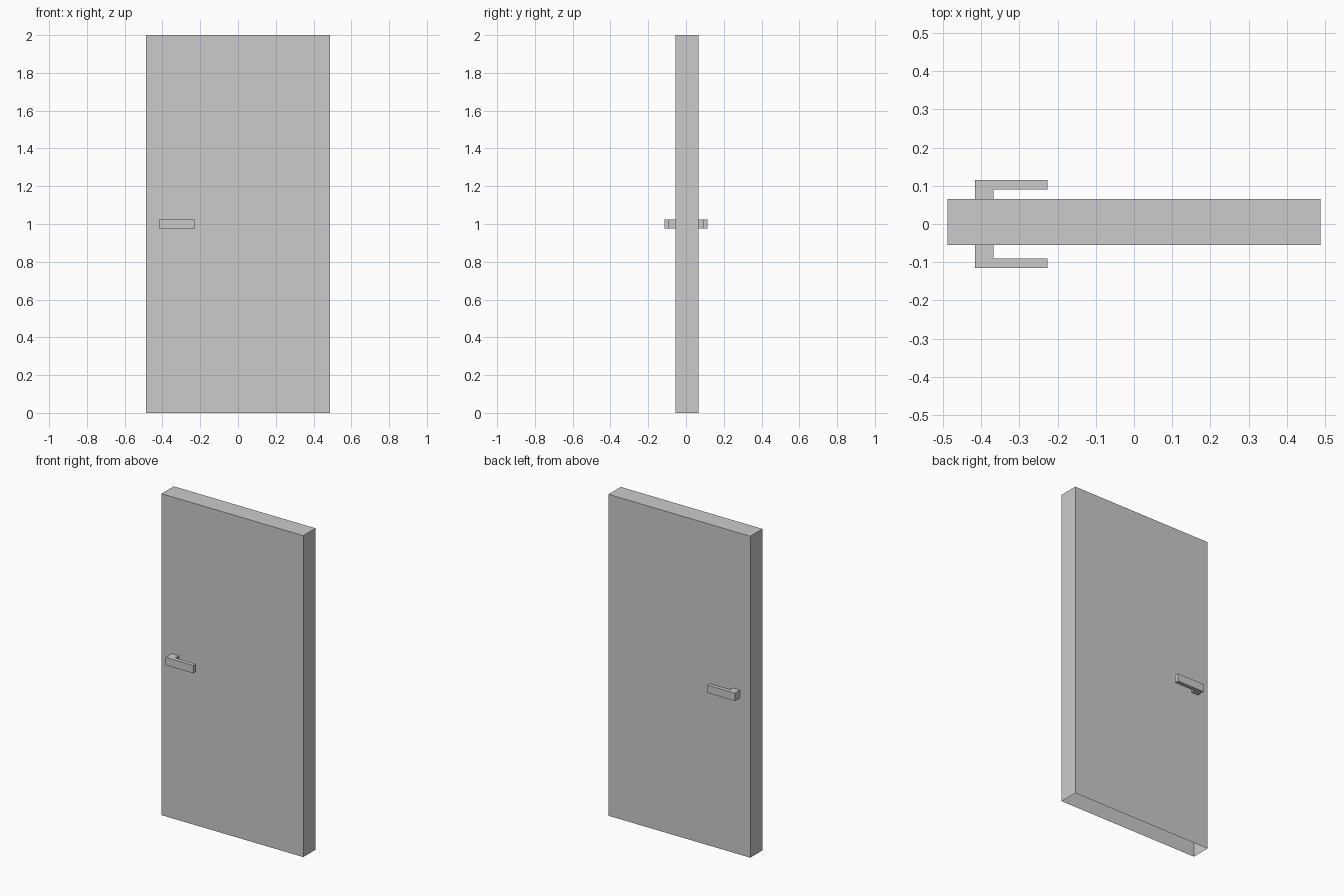
import bpy, bmesh

if "Cube" in bpy.data.objects:
    bpy.data.objects.remove(bpy.data.objects["Cube"])


def make_object(name, bm):
    mesh = bpy.data.meshes.new(name)
    bm.to_mesh(mesh)
    bm.free()
    obj = bpy.data.objects.new(name, mesh)
    bpy.context.collection.objects.link(obj)
    return obj


def prism(name, profile, z0, z1, open_bottom=False):
    """Extrude an (x, y) profile from z0 up to z1."""
    bm = bmesh.new()
    base = bm.faces.new([bm.verts.new((x, y, z0)) for x, y in profile])
    res = bmesh.ops.extrude_face_region(bm, geom=[base], use_keep_orig=True)
    top = [v for v in res["geom"] if isinstance(v, bmesh.types.BMVert)]
    bmesh.ops.translate(bm, verts=top, vec=(0, 0, z1 - z0))
    bmesh.ops.recalc_face_normals(bm, faces=bm.faces)
    if open_bottom:
        low = [f for f in bm.faces if all(abs(v.co.z - z0) < 1e-5 for v in f.verts)]
        bmesh.ops.delete(bm, geom=low, context='FACES_ONLY')
    return make_object(name, bm)


# Door leaf: hollow slab without an underside
prism("door_leaf",
      [(-0.488, -0.055), (0.488, -0.055), (0.488, 0.065), (-0.488, 0.065)],
      0.0, 2.0, open_bottom=True)

# L-shaped lever handles, one on each face of the door
for name, side in (("front_handle", -1), ("back_handle", 1)):
    lever = [(-0.417, 0.05), (-0.368, 0.05), (-0.368, 0.09),
             (-0.227, 0.09), (-0.227, 0.115), (-0.417, 0.115)]
    prism(name, [(x, side * y) for x, y in lever], 0.975, 1.024)
